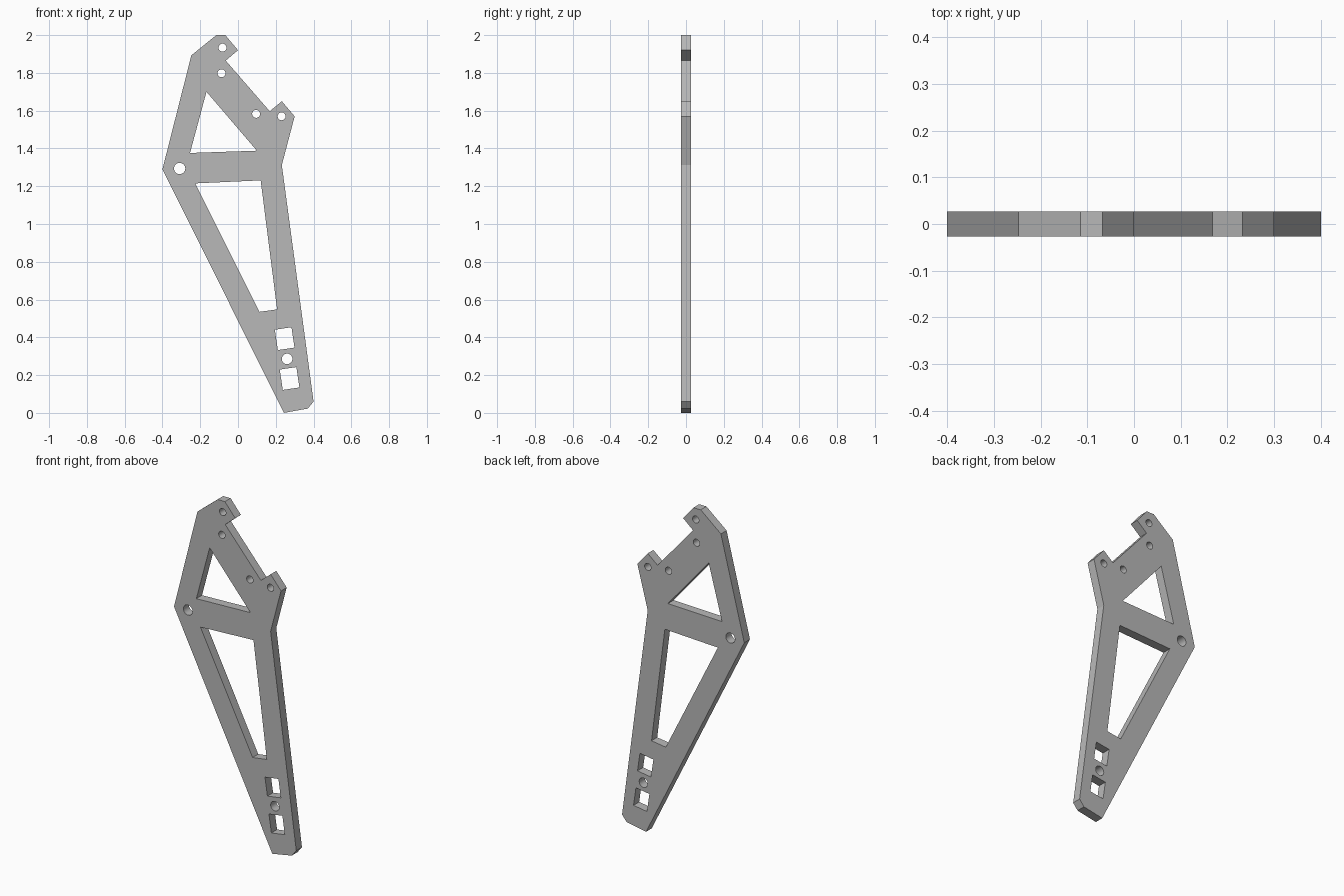
import bpy
import bmesh
from math import cos, sin, radians, tau

default = bpy.data.objects.get("Cube")
if default:
    bpy.data.objects.remove(default, do_unlink=True)

THICKNESS = 0.053
TILT = radians(8.4)


def circle(x, z, radius, sides=24):
    """Round bolt hole as a loop of points."""
    return [(x + radius * cos(tau * i / sides), z + radius * sin(tau * i / sides))
            for i in range(sides)]


def tilted_slot(x, z, width=0.089, height=0.109):
    """Rectangular slot leaning with the lower end of the plate."""
    corners = [(-width / 2, -height / 2), (width / 2, -height / 2),
               (width / 2, height / 2), (-width / 2, height / 2)]
    return [(x + u * cos(TILT) - v * sin(TILT), z + u * sin(TILT) + v * cos(TILT))
            for u, v in corners]


def make_plate(name, loops, thickness, material):
    """Fill the outline around its openings, then extrude it along y."""
    bm = bmesh.new()
    for loop in loops:
        verts = [bm.verts.new((x, -thickness / 2, z)) for x, z in loop]
        for a, b in zip(verts, verts[1:] + verts[:1]):
            bm.edges.new((a, b))
    bmesh.ops.triangle_fill(bm, edges=bm.edges[:], use_beauty=True, normal=(0, -1, 0))
    result = bmesh.ops.extrude_face_region(bm, geom=bm.faces[:], use_keep_orig=True)
    back = [g for g in result["geom"] if isinstance(g, bmesh.types.BMVert)]
    bmesh.ops.translate(bm, verts=back, vec=(0, thickness, 0))
    bmesh.ops.recalc_face_normals(bm, faces=bm.faces[:])

    mesh = bpy.data.meshes.new(name)
    bm.to_mesh(mesh)
    bm.free()
    mesh.materials.append(material)
    plate = bpy.data.objects.new(name, mesh)
    bpy.context.collection.objects.link(plate)
    return plate


# Single grey finish
grey = bpy.data.materials.new("plain_grey")
grey.use_nodes = True
grey.diffuse_color = (0.48, 0.48, 0.48, 1)
grey.node_tree.nodes["Principled BSDF"].inputs["Base Color"].default_value = grey.diffuse_color

# Outer profile, clockwise from the top, with the notch between two hooks
outline = [(-0.115, 2), (-0.067, 2), (0, 1.92), (-0.065, 1.865), (0.168, 1.597),
           (0.232, 1.65), (0.3, 1.57), (0.232, 1.312), (0.4, 0.06), (0.37, 0.023),
           (0.243, 0), (-0.4, 1.29), (-0.247, 1.893)]

# Weight-saving windows
upper_window = [(-0.167, 1.7), (0.1, 1.388), (-0.254, 1.376)]
lower_window = [(-0.227, 1.215), (0.12, 1.231), (0.207, 0.548), (0.114, 0.535)]

# Slots and bolt holes
slots = [tilted_slot(0.247, 0.393), tilted_slot(0.273, 0.182)]
small_holes = [circle(x, z, 0.021) for x, z in
               [(-0.082, 1.934), (-0.087, 1.798), (0.096, 1.583), (0.231, 1.57)]]
large_holes = [circle(-0.309, 1.294, 0.03), circle(0.26, 0.286, 0.028)]

plate = make_plate("side_plate",
                   [outline, upper_window, lower_window] + slots + small_holes + large_holes,
                   THICKNESS, grey)

# Round hole walls are smooth, every other edge stays sharp
bpy.ops.object.select_all(action='DESELECT')
plate.select_set(True)
bpy.context.view_layer.objects.active = plate
bpy.ops.object.shade_smooth_by_angle(angle=radians(20))
